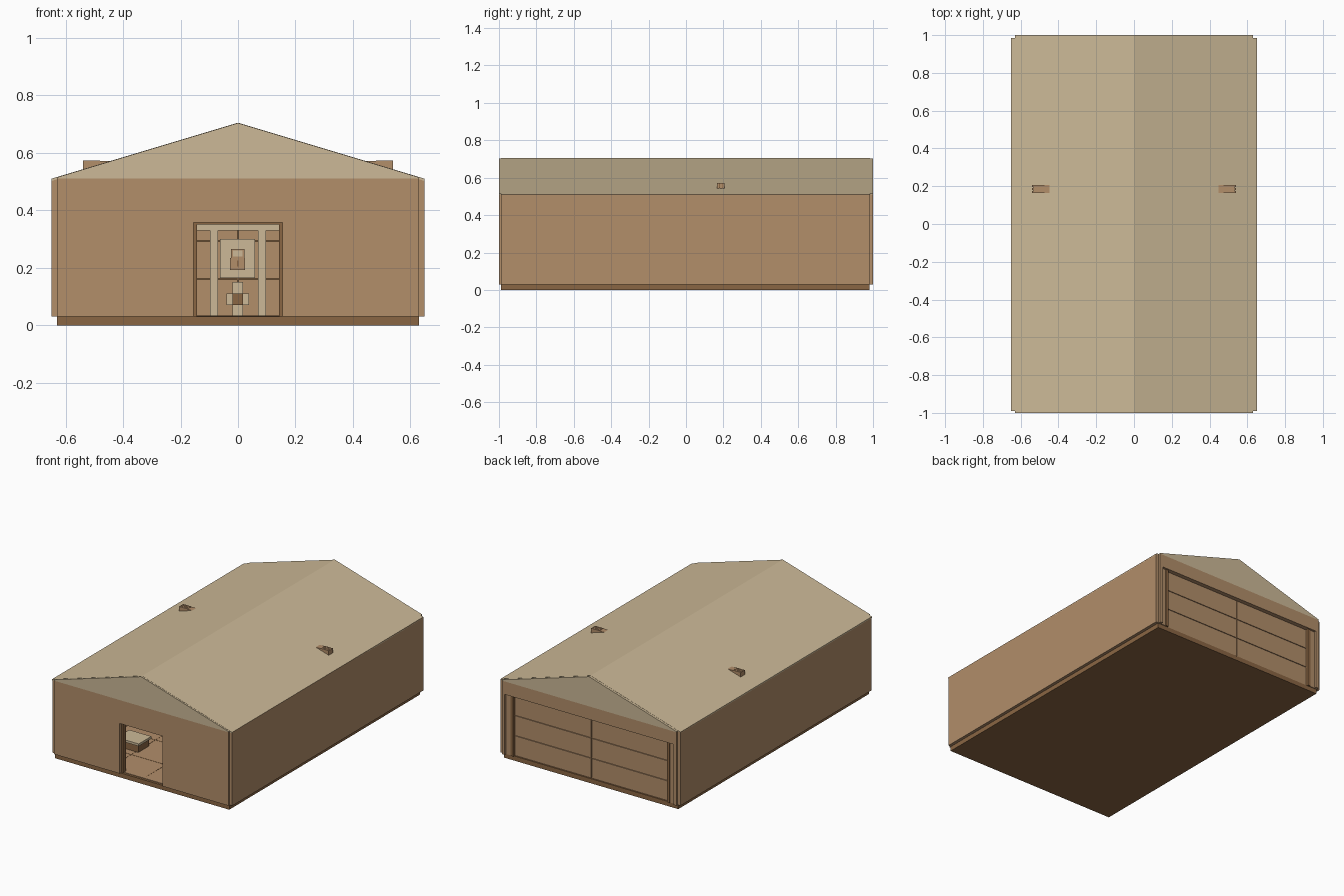
import bpy, bmesh, math

if "Cube" in bpy.data.objects:
    bpy.data.objects.remove(bpy.data.objects["Cube"])


def material(name, rgb):
    m = bpy.data.materials.new(name)
    lin = [((c / 255 + 0.055) / 1.055) ** 2.4 for c in rgb]
    m.diffuse_color = (*lin, 1)
    m.use_nodes = True
    m.node_tree.nodes["Principled BSDF"].inputs["Base Color"].default_value = m.diffuse_color
    return m


LIGHT = material("pale_sand", (204, 185, 151))
WALL = material("warm_brown", (178, 142, 106))
DARK = material("dark_brown", (138, 102, 67))


def finish(name, bm, mat):
    bmesh.ops.recalc_face_normals(bm, faces=bm.faces)
    me = bpy.data.meshes.new(name)
    bm.to_mesh(me)
    bm.free()
    me.materials.append(mat)
    ob = bpy.data.objects.new(name, me)
    bpy.context.collection.objects.link(ob)
    return ob


def box(name, x0, x1, y0, y1, z0, z1, mat):
    bm = bmesh.new()
    bmesh.ops.create_cube(bm, size=1)
    for v in bm.verts:
        v.co.x = x1 if v.co.x > 0 else x0
        v.co.y = y1 if v.co.y > 0 else y0
        v.co.z = z1 if v.co.z > 0 else z0
    return finish(name, bm, mat)


def prism(name, pts, y0, y1, mat):
    """Extrude an x-z outline along y."""
    bm = bmesh.new()
    face = bm.faces.new([bm.verts.new((x, y0, z)) for x, z in pts])
    new = bmesh.ops.extrude_face_region(bm, geom=[face])["geom"]
    for v in new:
        if isinstance(v, bmesh.types.BMVert):
            v.co.y = y1
    return finish(name, bm, mat)


def pair(name, x0, x1, *rest):
    """Mirrored left and right boxes."""
    box(name + "_right", x0, x1, *rest)
    box(name + "_left", -x1, -x0, *rest)


EAVE, RIDGE, HALF = 0.51, 0.705, 0.65


def roof_z(x):
    return RIDGE - (RIDGE - EAVE) * abs(x) / HALF


# Foundation and floor
box("foundation", -0.63, 0.63, -0.99, 0.98, 0, 0.03, DARK)
box("floor", -0.63, 0.63, -0.975, 0.96, 0.029, 0.033, WALL)
for i in range(4):
    y = -0.75 + i * 0.25
    box("floor_joint", -0.6, 0.6, y, y + 0.004, 0.032, 0.034, DARK)
for i in range(5):
    x = -0.5 + i * 0.25
    box("floor_seam", x, x + 0.004, -0.95, 0.9, 0.032, 0.0338, DARK)

# Side walls
pair("side_wall", 0.63, 0.65, -0.988, 0.985, 0.03, EAVE, WALL)

# Front wall around the doorway
pair("front_wall", 0.155, 0.63, -1.0, -0.97, 0.03, EAVE, WALL)
box("front_wall_over_door", -0.155, 0.155, -1.0, -0.97, 0.357, EAVE, WALL)
pair("door_frame", 0.142, 0.155, -0.982, -0.955, 0.03, 0.357, DARK)
box("door_frame_top", -0.142, 0.142, -0.982, -0.955, 0.35, 0.357, DARK)

# Back wall: header, corner posts, recessed side pieces
box("back_header", -0.63, 0.63, 0.965, 1.0, 0.425, EAVE, WALL)
pair("back_corner_post", 0.61, 0.63, 0.965, 1.0, 0.03, 0.425, WALL)
pair("back_wall", 0.575, 0.61, 0.96, 0.985, 0.03, 0.425, WALL)
pair("back_door_track", 0.555, 0.575, 0.955, 0.99, 0.03, 0.425, DARK)

# Sectional back door: backing sheet with panels, grooves between them
box("back_door_sheet", -0.555, 0.555, 0.955, 0.968, 0.03, 0.425, DARK)
row = (0.425 - 0.03) / 3
for i in range(3):
    z0, z1 = 0.03 + i * row + 0.002, 0.03 + (i + 1) * row - 0.002
    pair("back_door_panel", 0.003, 0.555, 0.967, 0.974, z0, z1, WALL)
    pair("back_door_inner_panel", 0.002, 0.555, 0.948, 0.956, z0, z1, WALL)

# Gables
tri = [(-0.63, EAVE), (0.63, EAVE), (0.63, roof_z(0.63) - 0.003),
       (0, RIDGE - 0.003), (-0.63, roof_z(0.63) - 0.003)]
prism("front_gable", tri, -1.0, -0.97, LIGHT)
prism("back_gable", tri, 0.97, 1.0, LIGHT)

# Roof slopes
for side, s in (("right", 1), ("left", -1)):
    prism("roof_" + side, [(0, RIDGE), (s * HALF, EAVE), (s * HALF, EAVE - 0.008),
                           (0, RIDGE - 0.01)], -0.99, 0.985, LIGHT)
    # Verge strips along the roof ends
    for end, y0, y1 in (("front", -1.0, -0.988), ("back", 0.984, 1.0)):
        prism("verge_%s_%s" % (end, side),
              [(0, RIDGE - 0.001), (s * 0.63, roof_z(0.63) - 0.001),
               (s * 0.63, roof_z(0.63) - 0.006), (0, RIDGE - 0.006)], y0, y1, LIGHT)

    # Roof vent: wedge housing, hood fins and slots on the outer face
    prism("vent_housing_" + side,
          [(s * 0.445, 0.571), (s * 0.53, 0.571), (s * 0.53, 0.54), (s * 0.445, 0.56)],
          0.165, 0.207, WALL)
    for i in range(3):
        y = 0.165 + i * 0.0155
        prism("vent_fin_" + side,
              [(s * 0.48, 0.573), (s * 0.54, 0.573), (s * 0.54, 0.54), (s * 0.48, 0.55)],
              y, y + 0.011, WALL)
    a, b = sorted((s * 0.53, s * 0.532))
    box("vent_slots_" + side, a, b, 0.167, 0.205, 0.545, 0.569, DARK)

# Interior framing seen through the doorway
box("inner_beam", -0.62, 0.62, 0.90, 0.92, 0.33, 0.35, LIGHT)
pair("inner_post", 0.07, 0.097, 0.90, 0.92, 0.03, 0.33, LIGHT)

# Wall cabinet with lock-shaped panel
box("cabinet", -0.063, 0.06, 0.85, 0.90, 0.165, 0.30, LIGHT)
box("cabinet_plate", -0.027, 0.025, 0.843, 0.85, 0.193, 0.235, WALL)
box("cabinet_upper_plate", -0.024, 0.022, 0.843, 0.85, 0.235, 0.265, WALL)
box("cabinet_handle", -0.017, 0.015, 0.838, 0.843, 0.24, 0.26, LIGHT)
box("cabinet_slot", -0.003, 0.001, 0.838, 0.843, 0.205, 0.225, DARK)

# Floor stand below the cabinet
box("stand_column", -0.02, 0.018, 0.86, 0.89, 0.03, 0.15, LIGHT)
box("stand_arms", -0.04, 0.038, 0.85, 0.88, 0.07, 0.11, LIGHT)
box("stand_core", -0.02, 0.018, 0.84, 0.85, 0.07, 0.11, DARK)

# Low crate inside the doorway, to the left
box("crate_body", -0.37, -0.23, -0.70, -0.59, 0.033, 0.08, DARK)
box("crate_lid", -0.38, -0.22, -0.71, -0.58, 0.08, 0.095, LIGHT)
